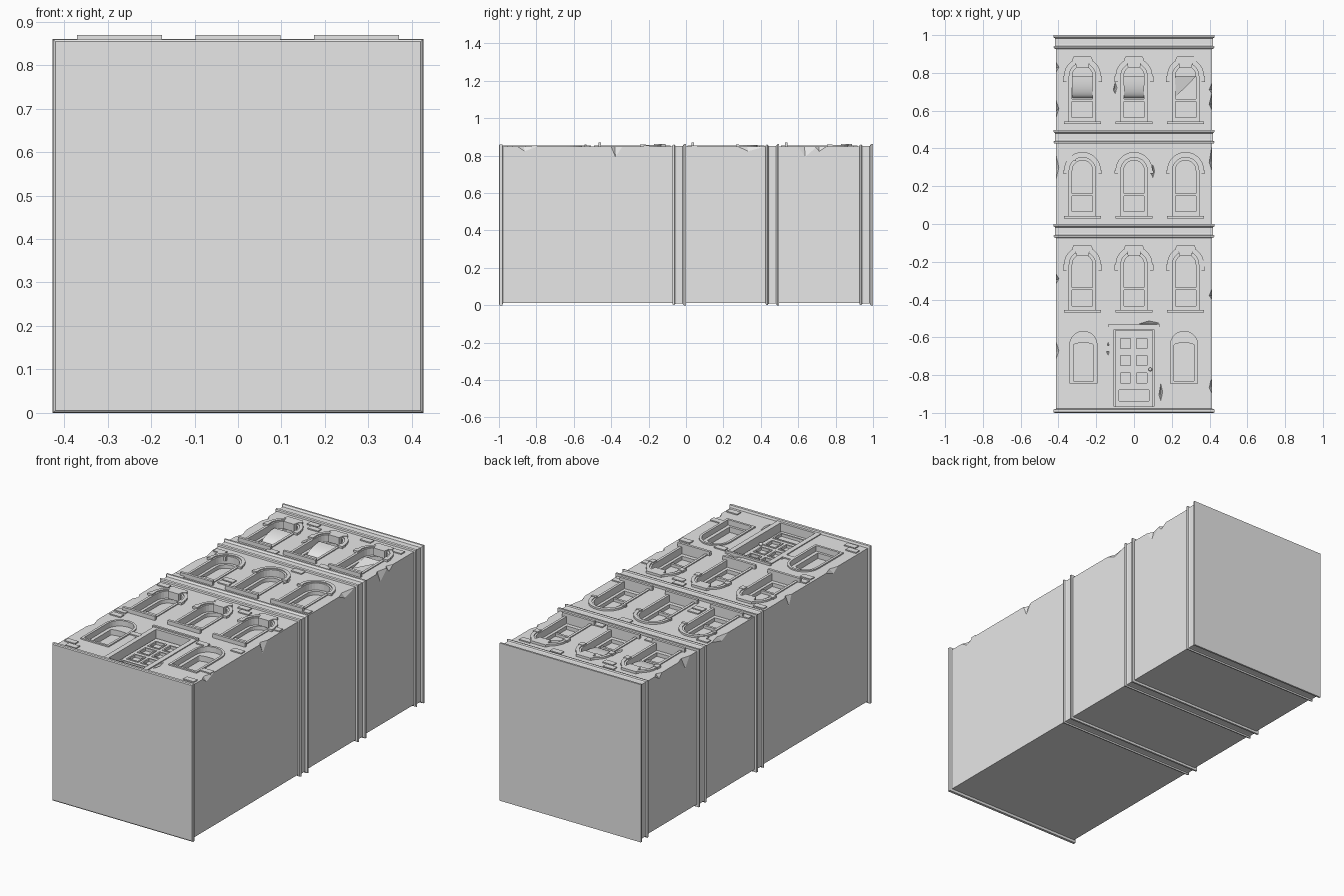
import bpy, bmesh, math

cube = bpy.data.objects.get("Cube")
if cube:
    bpy.data.objects.remove(cube, do_unlink=True)

stone = bpy.data.materials.new("pale_stone")
stone.use_nodes = True
stone.diffuse_color = (0.8, 0.8, 0.8, 1)
stone.node_tree.nodes["Principled BSDF"].inputs["Base Color"].default_value = (0.8, 0.8, 0.8, 1)

FACE = 0.848    # height of the facade plane
BACK = 0.012    # height of the rear wall plane
SIDE = 0.414    # half width of the walls
GLASS = 0.795   # depth of the window panes


def build(name, verts, faces):
    bm = bmesh.new()
    vs = [bm.verts.new(v) for v in verts]
    for f in faces:
        bm.faces.new([vs[i] for i in f])
    bmesh.ops.recalc_face_normals(bm, faces=bm.faces)
    mesh = bpy.data.meshes.new(name)
    bm.to_mesh(mesh)
    bm.free()
    mesh.materials.append(stone)
    obj = bpy.data.objects.new(name, mesh)
    bpy.context.collection.objects.link(obj)
    return obj


def prism(name, pts, z0, z1, faces=None):
    """Flat outline, or set of flat faces, raised from z0 to z1."""
    n = len(pts)
    faces = faces or [tuple(range(n))]
    edges = {(f[i - 1], f[i]) for f in faces for i in range(len(f))}
    rim = [e for e in edges if e[::-1] not in edges]
    walls = [(a, b, b + n, a + n) for a, b in rim]
    lids = [tuple(i + n for i in f) for f in faces]
    verts = [(x, y, z) for z in (z0, z1) for x, y in pts]
    return build(name, verts, faces + lids + walls)


def box(name, x0, x1, y0, y1, z0, z1):
    return prism(name, [(x0, y0), (x1, y0), (x1, y1), (x0, y1)], z0, z1)


def arch(cx, bottom, spring, half, rise=None, n=14):
    rise = half if rise is None else rise
    arc = [(cx + half * math.cos(math.pi * i / n), spring + rise * math.sin(math.pi * i / n))
           for i in range(n + 1)]
    return [(cx + half, bottom)] + arc + [(cx - half, bottom)]


def ring(name, outer, inner, z0, z1, closed=True):
    n = len(outer)
    faces = [(i, (i + 1) % n, n + (i + 1) % n, n + i) for i in range(n if closed else n - 1)]
    return prism(name, outer + inner, z0, z1, faces)


def rect(x0, x1, y0, y1):
    return [(x1, y0), (x1, y1), (x0, y1), (x0, y0)]


def loft(name, profile):
    """Rectangular collar round the building: (y, outward offset) steps."""
    verts, faces = [], []
    for y, off in profile:
        x, lo, hi = SIDE + off, BACK - off, FACE + off
        verts += [(-x, y, lo), (x, y, lo), (x, y, hi), (-x, y, hi)]
    for k in range(0, len(verts) - 4, 4):
        faces += [(k + i, k + (i + 1) % 4, k + 4 + (i + 1) % 4, k + 4 + i) for i in range(4)]
    end = len(verts) - 4
    faces += [(3, 2, 1, 0), tuple(range(end, end + 4))]
    return build(name, verts, faces)


def chip(x, y, rx, ry, rz):
    """Octahedral cutter for broken stone."""
    verts = [(x + rx, y, FACE), (x, y + ry, FACE), (x - rx, y - ry / 3, FACE),
             (x, y - ry, FACE), (x, y - ry / 4, FACE + rz), (x, y - ry / 4, FACE - rz)]
    faces = [(i, (i + 1) % 4, k) for i in range(4) for k in (4, 5)]
    return build("cutter", verts, faces)


def cut(obj, cutters):
    bpy.context.view_layer.objects.active = obj
    for c in cutters:
        mod = obj.modifiers.new("cut", 'BOOLEAN')
        mod.operation, mod.solver, mod.object = 'DIFFERENCE', 'EXACT', c
        bpy.ops.object.modifier_apply(modifier=mod.name)
        bpy.data.objects.remove(c, do_unlink=True)


walls = box("walls", -SIDE, SIDE, -0.99, 0.99, BACK, FACE)
holes = []

# Base plinth and the three cornices
loft("base_plinth", [(-1, 0.007), (-0.996, 0.012), (-0.982, 0.012), (-0.978, 0)])
for top in (0, 0.498, 1):
    loft("cornice", [(top + y, off) for y, off in (
        (-0.073, 0), (-0.071, 0.009), (-0.062, 0.012), (-0.058, 0.005), (-0.05, 0.003),
        (-0.018, 0.003), (-0.014, 0.009), (-0.01, 0.013), (0, 0.013))])

# Upper windows, three floors of three
for floor, sill in enumerate((-0.455, 0.043, 0.543)):
    spring = sill + 0.24
    for col, cx in enumerate((-0.273, 0, 0.273)):
        opening = arch(cx, sill, spring, 0.07)
        holes.append(prism("cutter", opening, GLASS, 0.9))
        box("window_sill", cx - 0.098, cx + 0.098, sill - 0.014, sill, 0.84, 0.87)
        ring("window_jamb", arch(cx, sill - 0.005, spring, 0.084), opening, 0.835, 0.853)
        ring("window_hood", arch(cx, sill, spring, 0.098)[1:-1],
             arch(cx, sill, spring, 0.08)[1:-1], 0.835, 0.858, closed=False)
        ring("sash_frame", arch(cx, sill, spring, 0.072),
             arch(cx, sill + 0.022, spring, 0.054), 0.78, 0.815)
        box("sash_rail", cx - 0.056, cx + 0.056, sill + 0.105, sill + 0.118, 0.78, 0.81)
        deep = 0.03 if floor != 1 else 0.015
        for s in (-1, 1):
            a, b = sorted((cx + s * 0.075, cx + s * 0.103))
            box("hood_impost", a, b, spring - deep, spring, 0.83, 0.86)
        if floor != 1:
            key = [(-0.032, 0.285), (0.032, 0.285), (0.038, 0.315), (0.055, 0.325),
                   (0.045, 0.345), (-0.045, 0.345), (-0.055, 0.325), (-0.038, 0.315)]
            prism("keystone", [(cx + x, sill + y) for x, y in key], 0.82, 0.861)
        # Sagging blinds on the top floor, the last one torn
        if floor == 2 and col < 2:
            steps = [i * math.pi / 16 for i in range(9)]
            pts = [(cx + s * (0.056 - 0.004 * math.sin(a)), spring - 0.115 * math.sin(a),
                    0.795 + 0.04 * math.cos(a)) for a in steps for s in (-1, 1)]
            blind = build("blind", pts, [(i, i + 1, i + 3, i + 2) for i in range(0, 16, 2)])
            for p in blind.data.polygons:
                p.use_smooth = True
        elif floor == 2:
            build("torn_blind", [(cx - 0.055, spring, 0.825), (cx - 0.055, spring - 0.11, 0.8),
                                 (cx + 0.015, spring - 0.045, 0.815), (cx + 0.055, spring, 0.825)],
                  [(0, 1, 2), (0, 2, 3)])

# Ground floor windows
for cx in (-0.268, 0.265):
    opening = arch(cx, -0.845, -0.64, 0.072)
    holes.append(prism("cutter", opening, GLASS, 0.9))
    ring("ground_window_trim", arch(cx, -0.857, -0.64, 0.085), opening, 0.835, 0.855)
    ring("ground_sash_frame", arch(cx, -0.845, -0.64, 0.074),
         arch(cx, -0.832, -0.642, 0.053, 0.013), 0.78, 0.825)

# Doorway
holes.append(box("cutter", -0.105, 0.105, -0.965, -0.558, GLASS, 0.9))
ring("door_surround", rect(-0.132, 0.132, -0.978, -0.538), rect(-0.105, 0.105, -0.965, -0.558),
     0.83, 0.853)
box("door_lintel", -0.137, 0.137, -0.543, -0.531, 0.83, 0.86)
door = box("door", -0.1, 0.1, -0.965, -0.565, 0.78, 0.808)
panels = [(x, x + 0.07, y, y + 0.07) for x in (-0.08, 0.006) for y in (-0.85, -0.757, -0.667)]
panels.append((-0.088, 0.088, -0.945, -0.872))
cut(door, [box("cutter", *p, 0.797, 0.9) for p in panels])
for x0, x1, y0, y1 in panels:
    ring("panel_moulding", rect(x0, x1, y0, y1),
         rect(x0 + 0.008, x1 - 0.008, y0 + 0.008, y1 - 0.008), 0.79, 0.812)
bpy.ops.mesh.primitive_uv_sphere_add(segments=12, ring_count=8, radius=0.01,
                                     location=(0.086, -0.77, 0.816))
knob = bpy.context.object
knob.name = "door_knob"
knob.data.materials.append(stone)
bpy.ops.object.shade_smooth()

# Broken corners and cracks in the stonework
for side, spots in ((-1, (0.83, 0.61, 0.3, -0.29, -0.67)), (1, (0.72, 0.65, 0.35, -0.37, -0.85))):
    for i, y in enumerate(spots):
        holes.append(chip(side * SIDE, y, 0.016, 0.03 + 0.02 * (i % 3), 0.025 + 0.03 * (i % 2)))
for x, y, rx, ry in ((0.08, -0.525, 0.055, 0.012), (-0.137, -0.66, 0.012, 0.035),
                     (0.142, -0.89, 0.01, 0.045), (-0.1, 0.72, 0.01, 0.03),
                     (0.1, 0.28, 0.01, 0.035)):
    holes.append(chip(x, y, rx, ry, 0.012))
cut(walls, holes)

# Exposed bricks standing just proud of the wall
bricks = [(-0.17, 0.9), (-0.14, 0.86), (0.15, 0.9), (0.35, 0.88), (-0.16, 0.525), (0.16, 0.525),
          (-0.37, 0.375), (-0.34, 0.35), (0.08, 0.405), (-0.14, 0.125), (-0.14, 0.085),
          (-0.375, 0.025), (0.375, 0.045), (-0.37, -0.11), (0.11, -0.1), (0.14, -0.14),
          (0.375, -0.21), (-0.37, -0.475), (-0.365, -0.525), (0.18, -0.56), (0.37, -0.53),
          (-0.37, -0.91), (-0.335, -0.95), (0.37, -0.94), (0.38, -0.81), (-0.16, -0.66)]
for x, y in bricks:
    box("brick", x - 0.032, x + 0.032, y - 0.016, y + 0.016, 0.83, 0.854)
